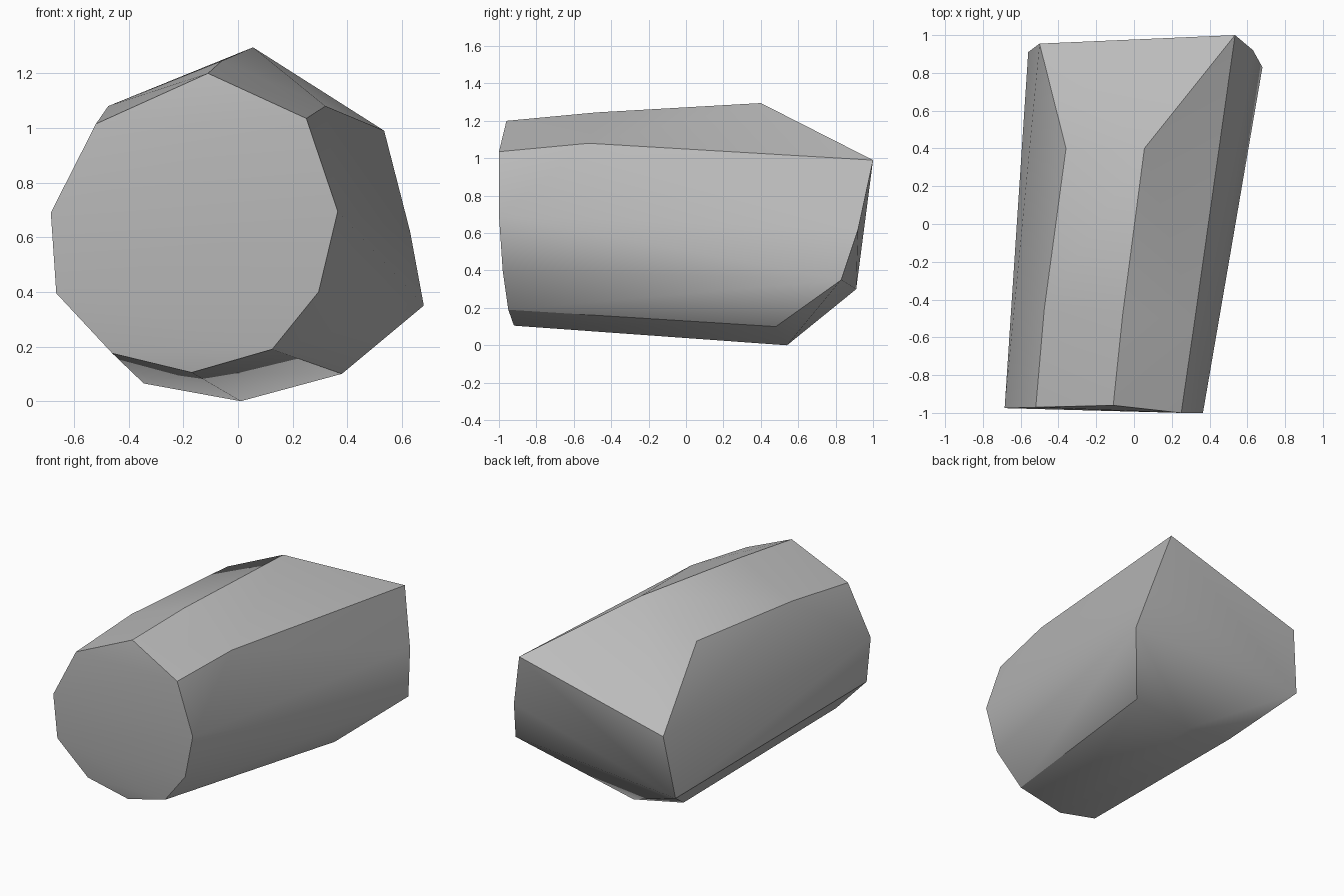
import bpy
import bmesh
import math

if "Cube" in bpy.data.objects:
    bpy.data.objects.remove(bpy.data.objects["Cube"], do_unlink=True)


def make_material(name, colour):
    material = bpy.data.materials.new(name)
    material.use_nodes = True
    material.diffuse_color = colour
    shader = material.node_tree.nodes["Principled BSDF"]
    shader.inputs["Base Color"].default_value = colour
    shader.inputs["Roughness"].default_value = 0.9
    return material


def hull_object(name, points, material):
    """Wrap the given corners in a convex faceted skin."""
    bm = bmesh.new()
    for point in points:
        bm.verts.new(point)
    hull = bmesh.ops.convex_hull(bm, input=bm.verts[:])
    loose = set(hull["geom_interior"]) | set(hull["geom_unused"])
    stray = [item for item in loose if isinstance(item, bmesh.types.BMVert)]
    bmesh.ops.delete(bm, geom=stray, context="VERTS")
    bmesh.ops.recalc_face_normals(bm, faces=bm.faces[:])
    mesh = bpy.data.meshes.new(name)
    bm.to_mesh(mesh)
    bm.free()
    mesh.materials.append(material)
    obj = bpy.data.objects.new(name, mesh)
    bpy.context.collection.objects.link(obj)
    return obj


# Ten-sided front end, clockwise from the top
front_end = [
    (-0.11, -0.96, 1.2), (0.25, -1, 1.035), (0.365, -1, 0.695),
    (0.295, -0.98, 0.4), (0.125, -0.95, 0.19), (-0.17, -0.92, 0.105),
    (-0.46, -0.93, 0.175), (-0.665, -0.96, 0.395),
    (-0.685, -0.975, 0.69), (-0.52, -0.97, 1.015),
]

# Long ridges along the top
top_ridges = [
    (0.32, -0.52, 1.08), (-0.06, -0.48, 1.245), (-0.475, -0.45, 1.08),
    (0.055, 0.4, 1.295), (-0.36, 0.4, 1.105),
]

# Slanted back end
back_end = [
    (0.535, 1, 0.99), (-0.5, 0.955, 0.714), (0.63, 0.92, 0.62),
    (0.68, 0.83, 0.35), (-0.56, 0.91, 0.3),
]

# Underside corners
underside = [(0.38, 0.48, 0.1), (0.01, 0.54, 0), (-0.345, 0.52, 0.065)]

stone_grey = make_material("stone grey", (0.5, 0.5, 0.5, 1))
rock = hull_object("rock", front_end + top_ridges + back_end + underside, stone_grey)

# Soft facets with crisp ridges
bpy.ops.object.select_all(action="DESELECT")
rock.select_set(True)
bpy.context.view_layer.objects.active = rock
bpy.ops.object.shade_smooth_by_angle(angle=math.radians(30))
